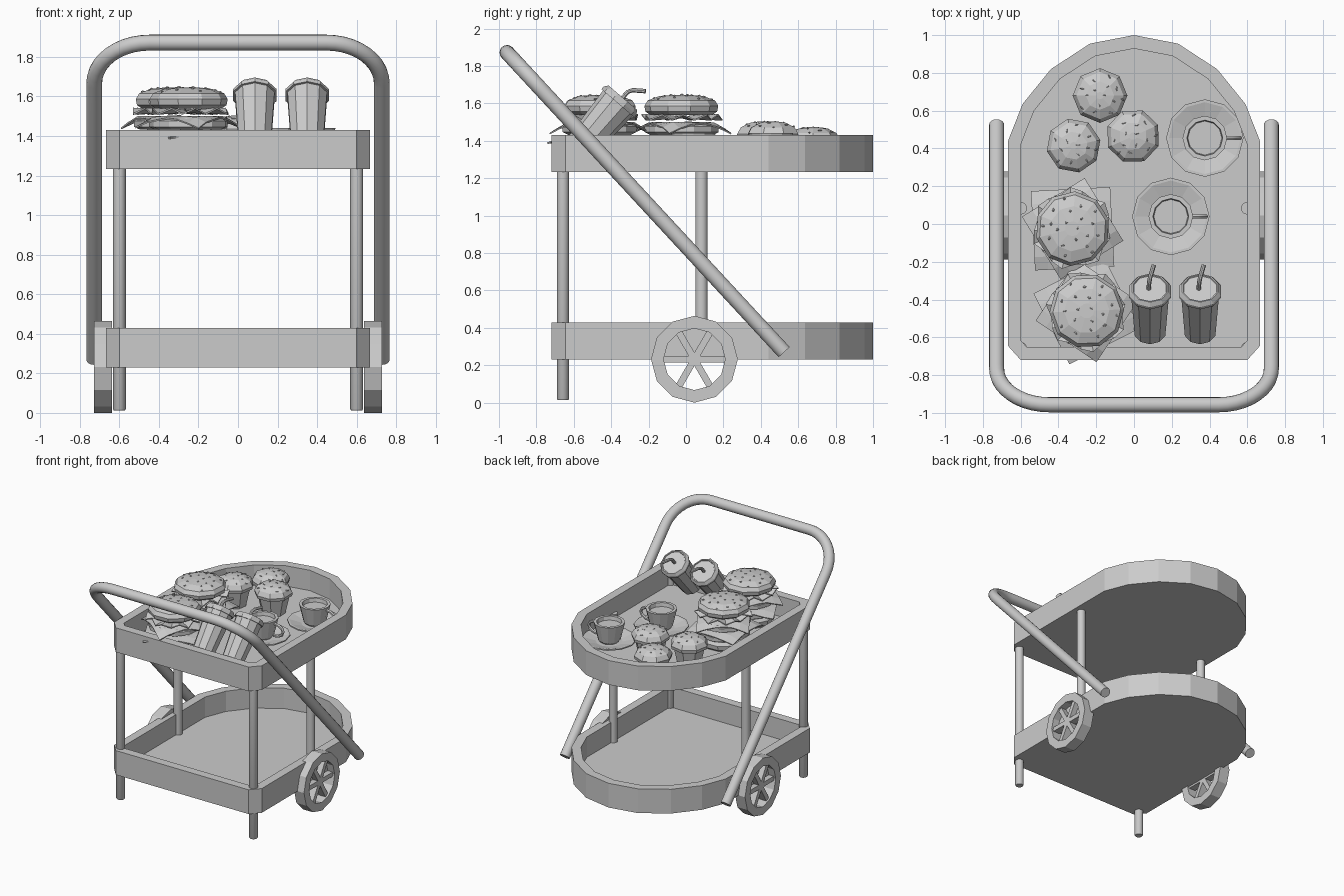
import bpy, bmesh, math, random
from math import sin, cos, pi, radians
from mathutils import Vector, Matrix

if "Cube" in bpy.data.objects:
    bpy.data.objects.remove(bpy.data.objects["Cube"])

random.seed(4)


def add(name, bm, mat=None, smooth=False):
    bmesh.ops.recalc_face_normals(bm, faces=bm.faces)
    me = bpy.data.meshes.new(name)
    bm.to_mesh(me)
    bm.free()
    ob = bpy.data.objects.new(name, me)
    bpy.context.collection.objects.link(ob)
    if mat is not None:
        ob.matrix_world = mat
    if smooth:
        bpy.ops.object.select_all(action='DESELECT')
        bpy.context.view_layer.objects.active = ob
        ob.select_set(True)
        bpy.ops.object.shade_smooth_by_angle(angle=radians(40))
    return ob


def loft(bm, rings, closed=False):
    vs = [[bm.verts.new(p) for p in r] for r in rings]
    n = len(vs[0])
    pairs = list(zip(vs, vs[1:])) + ([(vs[-1], vs[0])] if closed else [])
    for a, b in pairs:
        for i in range(n):
            j = (i + 1) % n
            bm.faces.new((a[i], a[j], b[j], b[i]))
    if not closed:
        bm.faces.new(vs[0])
        bm.faces.new(vs[-1])


def lathe(name, prof, n, mat=None, closed=False, smooth=False, turn=0.0):
    bm = bmesh.new()
    loft(bm, [[(r * cos(2 * pi * i / n + turn), r * sin(2 * pi * i / n + turn), z)
               for i in range(n)] for r, z in prof], closed)
    return add(name, bm, mat, smooth)


def tube(name, pts, r, n=16):
    bm = bmesh.new()
    pts = [Vector(p) for p in pts]
    up = (pts[1] - pts[0]).cross(pts[-1] - pts[0])
    if up.length < 1e-6:
        up = Vector((1, 0, 0))
    up.normalize()
    rings = []
    for i, p in enumerate(pts):
        t = (pts[min(i + 1, len(pts) - 1)] - pts[max(i - 1, 0)]).normalized()
        s = t.cross(up).normalized()
        rings.append([p + r * (cos(2 * pi * k / n) * s + sin(2 * pi * k / n) * up) for k in range(n)])
    loft(bm, rings)
    return add(name, bm, smooth=True)


def at(x, y, z, turn=0.0):
    return Matrix.Translation((x, y, z)) @ Matrix.Rotation(radians(turn), 4, 'Z')


# Trays: straight sides, chamfered front corners, arched back
half = [(0.60, -0.72), (0.667, -0.645), (0.667, 0.44), (0.59, 0.635), (0.44, 0.82), (0.233, 0.955)]
outline = [Vector(p) for p in half] + [Vector((0, 1))] + [Vector((-x, y)) for x, y in reversed(half)]


def inset(poly, d):
    out = []
    for i, p in enumerate(poly):
        a = (p - poly[i - 1]).normalized()
        b = (poly[(i + 1) % len(poly)] - p).normalized()
        na, nb = Vector((-a.y, a.x)), Vector((-b.y, b.x))
        out.append(p + (na + nb) * d / (1 + na.dot(nb)))
    return out


inner = inset(outline, 0.07)
for name, z in (("lower_tray", 0.23), ("upper_tray", 1.233)):
    bm = bmesh.new()
    loft(bm, [[(p.x, p.y, z + h) for p in ring] for ring, h in
              ((outline, 0), (outline, 0.198), (inner, 0.198), (inner, 0.032))])
    add(name, bm)

# Legs, rear posts and wheels
for s, side in ((-1, "left"), (1, "right")):
    lathe(side + "_front_leg", [(0.028, 0.013), (0.033, 0.02), (0.033, 1.31)], 16, at(s * 0.6, -0.658, 0), smooth=True)
    lathe(side + "_rear_post", [(0.033, 0.24), (0.033, 1.31)], 16, at(s * 0.6, 0.083, 0), smooth=True)
    axle = Matrix.Translation((s * 0.682, 0.045, 0.232)) @ Matrix.Rotation(pi / 2, 4, 'Y')
    lathe(side + "_wheel_rim", [(0.232, -0.045), (0.232, 0.045), (0.165, 0.045), (0.165, -0.045)], 12, axle, closed=True)
    bm = bmesh.new()
    for k in range(3):
        m = Matrix.Rotation(k * pi / 3 + pi / 2, 4, 'Z') @ Matrix.Diagonal((0.335, 0.036, 0.06, 1))
        bmesh.ops.create_cube(bm, size=1, matrix=m)
    add(side + "_wheel_spokes", bm, axle)

# Sloping U-shaped push handle
low, top = Vector((0, 0.525, 0.27)), Vector((0, -0.957, 1.872))
d = (top - low).normalized()
L, W, R = (top - low).length, 0.727, 0.28
right = [(W, 0.0)] + [(W - R + R * cos(a), L - R + R * sin(a)) for a in [i * pi / 20 for i in range(11)]]
path = right + [(-x, t) for x, t in reversed(right)]
tube("push_handle", [low + d * t + Vector((x, 0, 0)) for x, t in path], 0.04)

FLOOR = 1.266


def dots(name, prof, count, size, mat):
    # small bits scattered over the upper part of a domed profile
    bm = bmesh.new()
    for i in range(count):
        r = prof[0][0] * math.sqrt((i + 0.5) / count) * 0.85
        a = i * 2.4 + random.uniform(-0.2, 0.2)
        for (r0, z0), (r1, z1) in zip(prof, prof[1:]):
            if r1 <= r <= r0:
                z = z0 + (z1 - z0) * (r0 - r) / (r0 - r1)
        m = Matrix.Translation((r * cos(a), r * sin(a), z)) @ Matrix.Rotation(random.uniform(0, pi), 4, 'Z')
        bmesh.ops.create_icosphere(bm, subdivisions=1, radius=1, matrix=m @ Matrix.Diagonal((*size, 1)))
    add(name, bm, mat)


def sheet(name, half_size, z, droop, wave, mat):
    # thin square slice, corners sagging
    bm = bmesh.new()
    bmesh.ops.create_grid(bm, x_segments=6, y_segments=6, size=half_size)
    for v in bm.verts:
        r = v.co.xy.length
        v.co.z = z - droop * max(0, r - 0.18) + random.uniform(-wave, wave) * (r > 0.17)
    ob = add(name, bm, mat)
    ob.modifiers.new("thickness", 'SOLIDIFY').thickness = 0.008


# Burgers
for k, (x, y, turn) in enumerate(((-0.325, -0.025, 3), (-0.25, -0.46, 27))):
    m = at(x, y, FLOOR, turn)
    n = f"burger_{k + 1}_"
    lathe(n + "bottom_bun", [(0.15, 0), (0.185, 0.025), (0.19, 0.06), (0.17, 0.085)], 10, m)
    lathe(n + "lower_patty", [(0.17, 0.085), (0.2, 0.1), (0.2, 0.13), (0.18, 0.15)], 11, m)
    sheet(n + "lower_cheese", 0.21, 0.162, 0.35, 0.004, m)
    lathe(n + "upper_patty", [(0.17, 0.166), (0.2, 0.18), (0.2, 0.21), (0.18, 0.225)], 11, m, turn=0.3)
    sheet(n + "upper_cheese", 0.195, 0.235, 0.6, 0.004, m @ Matrix.Rotation(0.5, 4, 'Z'))
    bm = bmesh.new()
    ring = [(0.205 + 0.015 * (i % 3 - 1), i * pi / 10, 0.255 + 0.014 * (-1) ** i) for i in range(20)]
    loft(bm, [[(r * f * cos(a), r * f * sin(a), 0.255 + (z - 0.255) * f + h) for r, a, z in ring]
              for f, h in ((0.3, 0), (1, 0), (1, 0.008), (0.3, 0.008))])
    add(n + "lettuce", bm, m)
    dome = [(0.198, 0.32), (0.18, 0.35), (0.12, 0.372), (0.04, 0.38), (0.0, 0.381)]
    lathe(n + "top_bun", [(0.165, 0.272), (0.192, 0.29)] + dome[:4], 10, m, turn=0.2)
    dots(n + "seeds", dome, 20, (0.01, 0.007, 0.006), m)

# Frosted muffins
for k, (x, y, h) in enumerate(((-0.18, 0.68, 0.0), (-0.32, 0.415, 0.03), (-0.005, 0.465, 0.03))):
    m = at(x, y, FLOOR, 12 * k)
    n = f"muffin_{k + 1}_"
    lathe(n + "wrapper", [(0.09, 0), (0.122, 0.115 + h)], 8, m)
    dome = [(0.145, 0.14 + h), (0.125, 0.175 + h), (0.075, 0.2 + h), (0.02, 0.208 + h), (0, 0.209 + h)]
    lathe(n + "top", [(0.115, 0.105 + h), (0.14, 0.115 + h)] + dome[:4], 8, m)
    dots(n + "sprinkles", dome, 14, (0.013, 0.004, 0.004), m)

# Teacups on saucers
for k, (x, y) in enumerate(((0.375, 0.455), (0.195, 0.04))):
    m = at(x, y, FLOOR)
    n = f"teacup_{k + 1}_"
    lathe(n + "saucer", [(0.1, 0), (0.205, 0.03), (0.205, 0.04), (0.19, 0.04), (0.1, 0.016)], 12, m)
    lathe(n + "body", [(0.065, 0.014), (0.085, 0.035), (0.118, 0.175), (0.095, 0.175), (0.09, 0.145)], 12, m)
    grip = [(x + 0.1 + 0.085 * sin(a), y, FLOOR + 0.1 + 0.05 * cos(a)) for a in [i * pi / 6 for i in range(7)]]
    tube(n + "handle", grip, 0.012, 6)

# Takeaway drinks leaning back against the tray front
for k, x in enumerate((0.085, 0.35)):
    m = Matrix.Translation((x, -0.572, 1.357)) @ Matrix.Rotation(radians(-40.5), 4, 'X')
    n = f"drink_{k + 1}_"
    lathe(n + "cup", [(0.085, 0), (0.105, 0.325)], 10, m, turn=pi / 10)
    lathe(n + "lid", [(0.116, 0.32), (0.116, 0.338), (0.1, 0.36), (0.093, 0.36), (0.09, 0.353)], 10, m, turn=pi / 10)
    tube(n + "straw", [m @ Vector(p) for p in
                       ((-0.01, 0, 0.3), (-0.005, 0, 0.4), (0, 0.015, 0.425), (0.02, 0.07, 0.465))], 0.012, 8)
